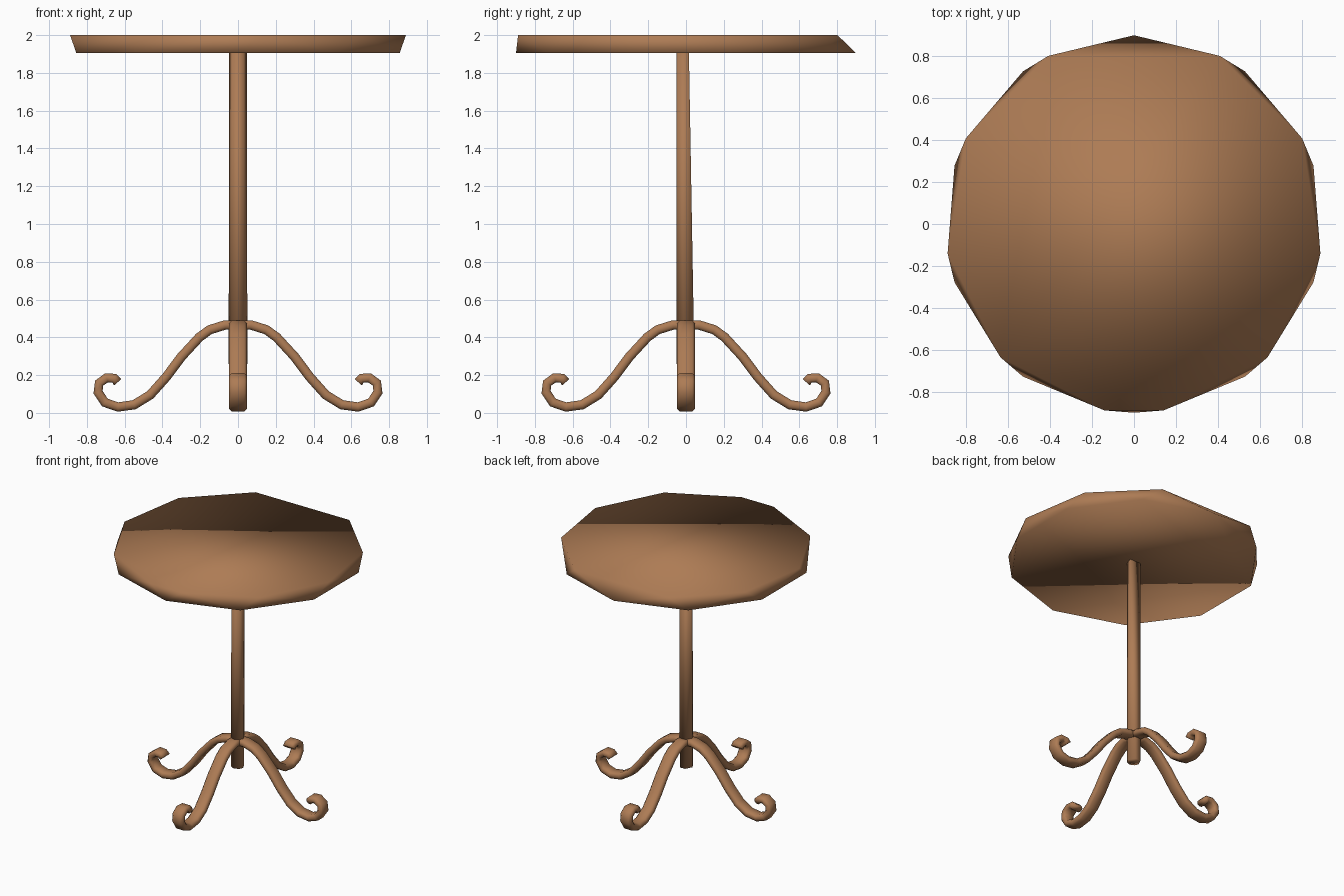
import bpy, bmesh, math
from mathutils import Vector, Matrix

if "Cube" in bpy.data.objects:
    bpy.data.objects.remove(bpy.data.objects["Cube"])

wood = bpy.data.materials.new("brown wood")
wood.diffuse_color = (0.42, 0.20, 0.09, 1)
wood.use_nodes = True
wood.node_tree.nodes["Principled BSDF"].inputs["Base Color"].default_value = wood.diffuse_color


def finish(bm, name):
    bmesh.ops.recalc_face_normals(bm, faces=bm.faces)
    for f in bm.faces:
        f.smooth = True
    me = bpy.data.meshes.new(name)
    bm.to_mesh(me)
    bm.free()
    me.materials.append(wood)
    ob = bpy.data.objects.new(name, me)
    bpy.context.collection.objects.link(ob)
    return ob


def hull(name, r, low, z0, high, z1):
    """Faceted drum: rings of different angles joined by a convex hull."""
    bm = bmesh.new()
    for angles, z in ((low, z0), (high, z1)):
        for a in angles:
            t = math.radians(a)
            bm.verts.new((r * math.cos(t), r * math.sin(t), z))
    bmesh.ops.convex_hull(bm, input=bm.verts)
    return finish(bm, name)


# Round top, with the upper rim turned against the lower rim
upper = [63 - 36 * i for i in range(5)]
upper += [180 - a for a in upper]
hull("table_top", 0.9, [90 + 36 * i for i in range(10)], 1.905, upper, 2.0)

# Thin post, slightly tapered on its back side
hull("post", 0.05, [63, 117, -9, 189, -45, -135, -81, -99], 0.26,
     [18, 162, -54, -126, -90], 1.91)

# Scrolled legs: (outward, height) centre line
path = [(0.0, .465), (.07, .465), (.15, .44), (.205, .40), (.30, .297),
        (.38, .19), (.465, .095), (.55, .043), (.635, .031), (.705, .055),
        (.741, .11), (.735, .158), (.695, .186), (.655, .183), (.637, .162)]
# (sideways, across) flat oval section
section = [(.047, .011), (.033, .025), (-.033, .025), (-.047, .011),
           (-.047, -.011), (-.033, -.025), (.033, -.025), (.047, -.011)]


def leg(name, angle):
    bm = bmesh.new()
    rings = []
    for i, (x, z) in enumerate(path):
        a = Vector(path[max(i - 1, 0)])
        b = Vector(path[min(i + 1, len(path) - 1)])
        t = (b - a).normalized()
        rings.append([bm.verts.new((x - t.y * v, u, z + t.x * v))
                      for u, v in section])
    n = len(section)
    for p, q in zip(rings, rings[1:]):
        for k in range(n):
            bm.faces.new((p[k], p[(k + 1) % n], q[(k + 1) % n], q[k]))
    bm.faces.new(rings[0])
    bm.faces.new(rings[-1])
    bm.transform(Matrix.Rotation(angle, 4, 'Z'))
    return finish(bm, name)


for i, side in enumerate(("right", "back", "left", "front")):
    leg(side + "_leg", i * math.pi / 2)
